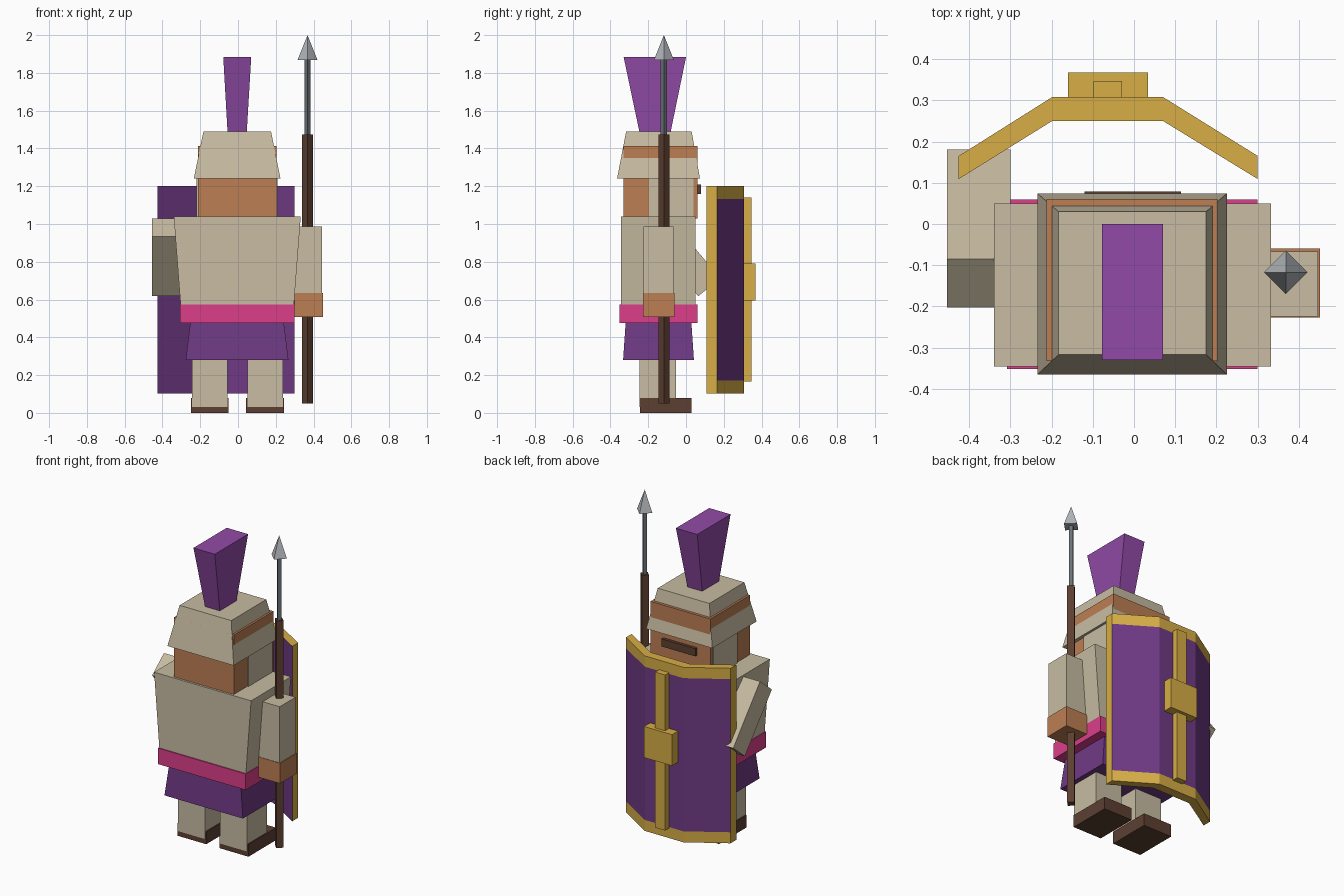
import bpy, bmesh, math

if "Cube" in bpy.data.objects:
    bpy.data.objects.remove(bpy.data.objects["Cube"])


def material(name, hex_code):
    rgb = [int(hex_code[i:i + 2], 16) / 255 for i in (0, 2, 4)]
    lin = [c / 12.92 if c <= 0.04045 else ((c + 0.055) / 1.055) ** 2.4 for c in rgb]
    m = bpy.data.materials.new(name)
    m.diffuse_color = (*lin, 1)
    m.use_nodes = True
    m.node_tree.nodes["Principled BSDF"].inputs["Base Color"].default_value = m.diffuse_color
    return m


BEIGE = material("beige_cloth", "c8bca2")
PURPLE = material("deep_purple", "6f3a84")
PLUME = material("bright_purple", "914aa6")
PINK = material("pink", "db3e8a")
SKIN = material("skin", "bc7e53")
BROWN = material("dark_brown", "5c3f31")
GOLD = material("gold", "d7ae46")
STEEL = material("light_steel", "b2b6ba")
IRON = material("dark_iron", "6c7277")


def finish(name, bm, *mats):
    bmesh.ops.recalc_face_normals(bm, faces=bm.faces)
    me = bpy.data.meshes.new(name)
    bm.to_mesh(me)
    bm.free()
    for m in mats:
        me.materials.append(m)
    ob = bpy.data.objects.new(name, me)
    bpy.context.collection.objects.link(ob)
    return ob


def block(name, mat, x, y, z, top_x=None, top_y=None):
    """Box from (min, max) ranges; the top may have its own ranges."""
    bm = bmesh.new()
    bmesh.ops.create_cube(bm, size=2)
    for v in bm.verts:
        up = v.co.z > 0
        xr = top_x if up and top_x else x
        yr = top_y if up and top_y else y
        v.co = (xr[v.co.x > 0], yr[v.co.y > 0], z[up])
    return finish(name, bm, mat)


def spike(name, mat, r1, r2, z0, z1):
    """Four-sided diamond shaft or point on the spear axis."""
    bm = bmesh.new()
    bmesh.ops.create_cone(bm, cap_ends=True, segments=4, radius1=r1, radius2=r2, depth=z1 - z0)
    bmesh.ops.remove_doubles(bm, verts=bm.verts, dist=1e-5)
    # put a corner on each axis
    v = max(bm.verts, key=lambda q: q.co.xy.length)
    a = math.atan2(v.co.y, v.co.x)
    for q in bm.verts:
        cx, cy = q.co.x, q.co.y
        q.co.x = cx * math.cos(a) + cy * math.sin(a) + 0.368
        q.co.y = -cx * math.sin(a) + cy * math.cos(a) - 0.117
        q.co.z += (z0 + z1) / 2
    return finish(name, bm, mat)


# legs and boots
for side, cx in (("left", -0.15), ("right", 0.143)):
    block(side + "_boot", BROWN, (cx - 0.1, cx + 0.1), (-0.243, 0.03), (0, 0.078))
    block(side + "_leg", BEIGE, (cx - 0.094, cx + 0.094), (-0.247, -0.052), (0.032, 0.32))

# body
block("skirt", PURPLE, (-0.277, 0.267), (-0.333, 0.042), (0.28, 0.5), (-0.25, 0.24), (-0.318, 0.027))
block("belt", PINK, (-0.308, 0.3), (-0.352, 0.06), (0.475, 0.575))
block("torso", BEIGE, (-0.303, 0.295), (-0.345, 0.05), (0.56, 1.04), (-0.34, 0.332))

# head, helmet and plume
block("head", SKIN, (-0.212, 0.203), (-0.332, 0.061), (1.03, 1.412))
block("helmet", BEIGE, (-0.234, 0.225), (-0.365, 0.074), (1.24, 1.49), (-0.183, 0.175), (-0.317, 0.03))
for side, x in (("left", (-0.219, -0.2)), ("right", (0.19, 0.21))):
    block(side + "_cheek_guard", BEIGE, x, (-0.195, 0.04), (1.035, 1.28))
block("mouth", BROWN, (-0.12, 0.114), (0.05, 0.079), (1.16, 1.208))
block("plume", PLUME, (-0.055, 0.046), (-0.245, -0.083), (1.48, 1.883), (-0.078, 0.07), (-0.33, 0.0))

# right arm with hand
block("right_arm", BEIGE, (0.3, 0.446), (-0.224, -0.067), (0.62, 0.987))
block("right_hand", SKIN, (0.3, 0.451), (-0.227, -0.06), (0.508, 0.635))

# left arm reaching down and forward to the shield
bm = bmesh.new()
profile = [(-0.085, 1.03), (-0.202, 0.935), (0.065, 0.618), (0.181, 0.713)]
rings = [[bm.verts.new((x, y, z)) for y, z in profile] for x in (-0.454, -0.3)]
for i in range(4):
    j = (i + 1) % 4
    bm.faces.new((rings[0][i], rings[0][j], rings[1][j], rings[1][i]))
for r in rings:
    bm.faces.new(r)
finish("left_arm", bm, BEIGE)

# spear
spike("spear_shaft", BROWN, 0.029, 0.029, 0.05, 1.473)
spike("spear_rod", IRON, 0.017, 0.017, 1.46, 1.88)
spike("spear_point", STEEL, 0.053, 0.0, 1.868, 2.0)

# shield: folded plate, gold edges and gold bands on the outer face
bm = bmesh.new()
outline = [(-0.425, 0.165), (-0.198, 0.308), (0.07, 0.308), (0.3, 0.165),
           (0.3, 0.109), (0.07, 0.25), (-0.198, 0.25), (-0.425, 0.109)]
levels = [0.103, 0.172, 1.132, 1.2]
grid = [[bm.verts.new((x, y, z)) for x, y in outline] for z in levels]
for k in range(3):
    for i in range(8):
        j = (i + 1) % 8
        f = bm.faces.new((grid[k][i], grid[k][j], grid[k + 1][j], grid[k + 1][i]))
        outer_band = i < 3 and k != 1
        f.material_index = 1 if outer_band or i in (3, 7) else 0
for row in (grid[0], grid[-1]):
    for i in range(3):
        bm.faces.new((row[i], row[i + 1], row[6 - i], row[7 - i])).material_index = 1
finish("shield", bm, PURPLE, GOLD)
block("shield_rib", GOLD, (-0.098, -0.029), (0.29, 0.347), (0.165, 1.14))
block("shield_boss", GOLD, (-0.16, 0.034), (0.29, 0.367), (0.595, 0.79))
